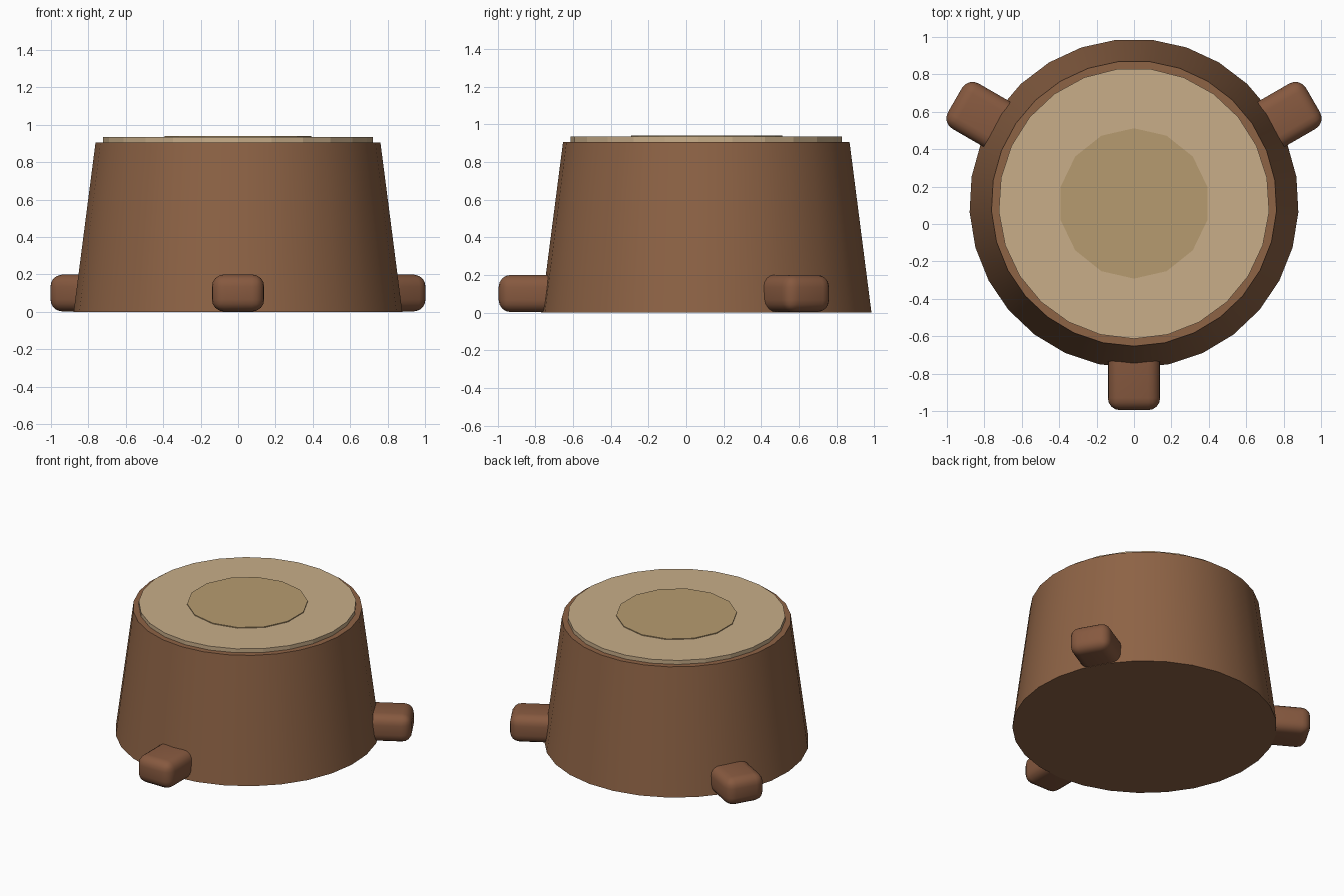
import bpy, bmesh
from math import pi, radians, cos, sin
from mathutils import Matrix

if "Cube" in bpy.data.objects:
    bpy.data.objects.remove(bpy.data.objects["Cube"])

CY = 0.11  # trunk axis in y


def material(name, rgb):
    m = bpy.data.materials.new(name)
    m.diffuse_color = (*rgb, 1)
    m.use_nodes = True
    m.node_tree.nodes["Principled BSDF"].inputs["Base Color"].default_value = m.diffuse_color
    return m


bark = material("bark", (0.27, 0.125, 0.06))
root_bark = material("root_bark", (0.24, 0.10, 0.05))
wood = material("cut_wood", (0.58, 0.42, 0.25))
heart = material("heartwood", (0.47, 0.33, 0.16))


def finish(bm, name, mat, smooth=None):
    mesh = bpy.data.meshes.new(name)
    bmesh.ops.recalc_face_normals(bm, faces=bm.faces[:])
    bm.to_mesh(mesh)
    bm.free()
    ob = bpy.data.objects.new(name, mesh)
    bpy.context.collection.objects.link(ob)
    mesh.materials.append(mat)
    if smooth:
        bpy.ops.object.select_all(action='DESELECT')
        bpy.context.view_layer.objects.active = ob
        ob.select_set(True)
        bpy.ops.object.shade_smooth_by_angle(angle=radians(smooth))
    return ob


def frustum(name, sides, r0, r1, z0, z1, mat, smooth=None):
    # one corner of the polygon faces the front
    bm = bmesh.new()
    rings = []
    for r, z in ((r0, z0), (r1, z1)):
        rings.append([bm.verts.new((r * sin(2 * pi * i / sides),
                                    CY - r * cos(2 * pi * i / sides), z))
                      for i in range(sides)])
    low, high = rings
    for i in range(sides):
        j = (i + 1) % sides
        bm.faces.new((low[i], low[j], high[j], high[i]))
    bm.faces.new(low[::-1])
    bm.faces.new(high)
    return finish(bm, name, mat, smooth)


# Tapered trunk and the two cut-wood discs on top
frustum("trunk", 29, 0.88, 0.763, 0.0, 0.905, bark, 40)
frustum("cut_face", 25, 0.724, 0.724, 0.88, 0.934, wood)
frustum("heartwood_ring", 14, 0.402, 0.402, 0.92, 0.94, heart)


# Three stubby rounded roots
def root(name, angle, r_in=0.5, r_out=1.105, width=0.28, height=0.198):
    bm = bmesh.new()
    bmesh.ops.create_cube(bm, size=1)
    bmesh.ops.scale(bm, vec=(r_out - r_in, width, height), verts=bm.verts)
    bmesh.ops.translate(bm, vec=((r_in + r_out) / 2, 0, height / 2 + 0.002), verts=bm.verts)
    bmesh.ops.bevel(bm, geom=bm.edges[:], offset=0.065, segments=4,
                    profile=0.5, affect='EDGES')
    bm.transform(Matrix.Translation((0, CY, 0)) @ Matrix.Rotation(radians(angle), 4, 'Z'))
    finish(bm, name, root_bark, 40)


for name, angle in (("front_root", -90), ("right_root", 30), ("left_root", 150)):
    root(name, angle)
